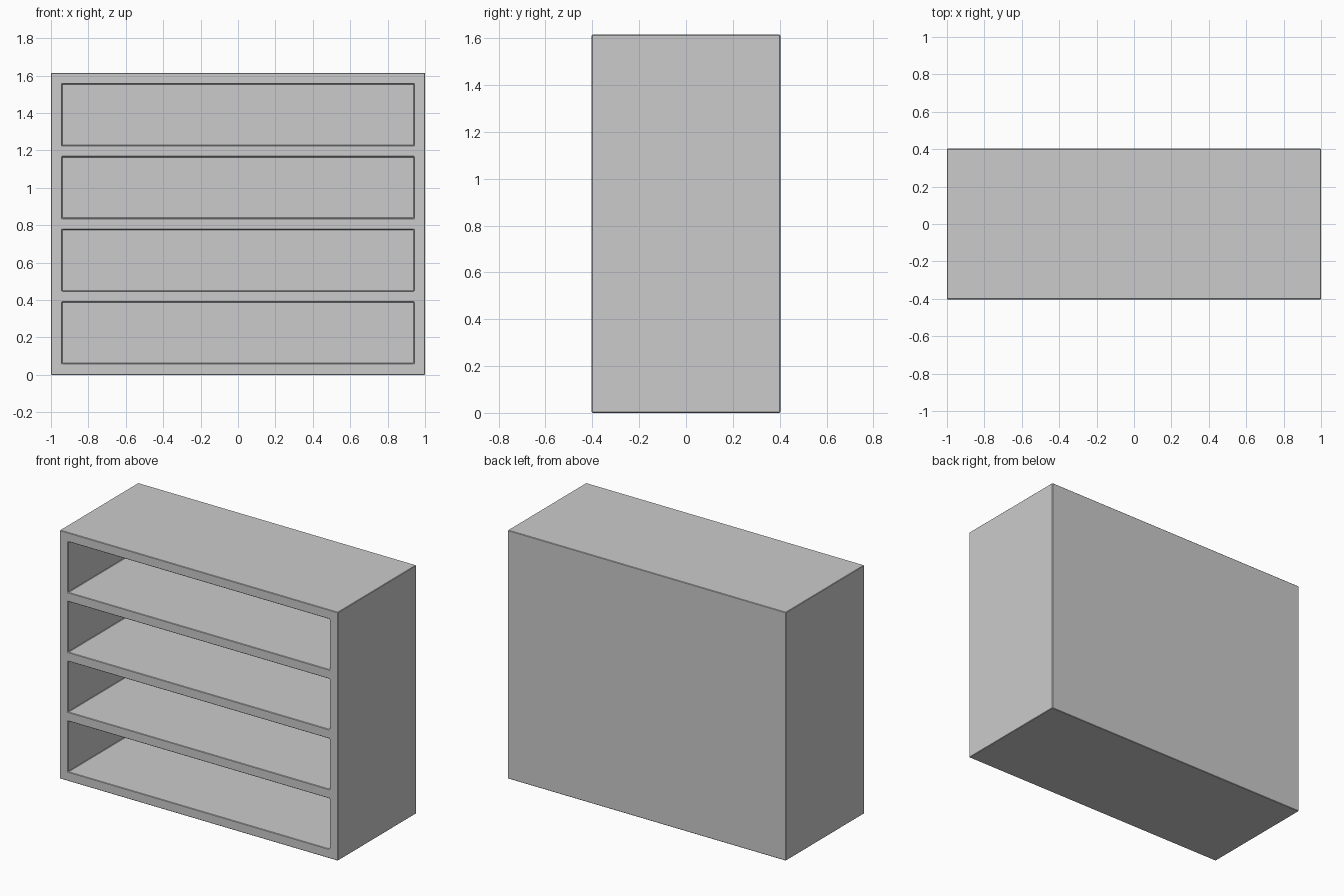
import bpy
import bmesh

WIDTH, DEPTH, HEIGHT = 2.0, 0.805, 1.615
BOARD = 0.06
SHELVES = 4

if "Cube" in bpy.data.objects:
    bpy.data.objects.remove(bpy.data.objects["Cube"], do_unlink=True)

grey = bpy.data.materials.new("light_grey")
grey.use_nodes = True
colour = (0.6, 0.6, 0.6, 1)
grey.diffuse_color = colour
grey.node_tree.nodes["Principled BSDF"].inputs["Base Color"].default_value = colour

# Solid block standing on the floor
bm = bmesh.new()
bmesh.ops.create_cube(bm, size=1)
for v in bm.verts:
    v.co = (v.co.x * WIDTH, v.co.y * DEPTH, (v.co.z + 0.5) * HEIGHT)


def slice_at(point, normal):
    bmesh.ops.bisect_plane(bm, geom=bm.verts[:] + bm.edges[:] + bm.faces[:],
                           plane_co=point, plane_no=normal)


# Slice along the inner edges of the side boards and the shelves
inner_x = WIDTH / 2 - BOARD
pitch = (HEIGHT - BOARD) / SHELVES
openings = [(i * pitch + BOARD, (i + 1) * pitch) for i in range(SHELVES)]
for x in (-inner_x, inner_x):
    slice_at((x, 0, 0), (1, 0, 0))
for bounds in openings:
    for z in bounds:
        slice_at((0, 0, z), (0, 0, 1))

# Push each compartment in from the front, leaving a back board
bm.normal_update()
for face in bm.faces[:]:
    c = face.calc_center_median()
    if face.normal.y < -0.9 and abs(c.x) < inner_x and any(a < c.z < b for a, b in openings):
        pushed = bmesh.ops.extrude_discrete_faces(bm, faces=[face])["faces"][0]
        bmesh.ops.translate(bm, verts=pushed.verts, vec=(0, DEPTH - BOARD, 0))

bmesh.ops.recalc_face_normals(bm, faces=bm.faces[:])
mesh = bpy.data.meshes.new("bookcase")
bm.to_mesh(mesh)
bm.free()
mesh.materials.append(grey)
bookcase = bpy.data.objects.new("bookcase", mesh)
bpy.context.collection.objects.link(bookcase)

# Slightly eased board edges
bevel = bookcase.modifiers.new("eased_edges", "BEVEL")
bevel.width = 0.003
bevel.segments = 1
bevel.limit_method = 'ANGLE'
